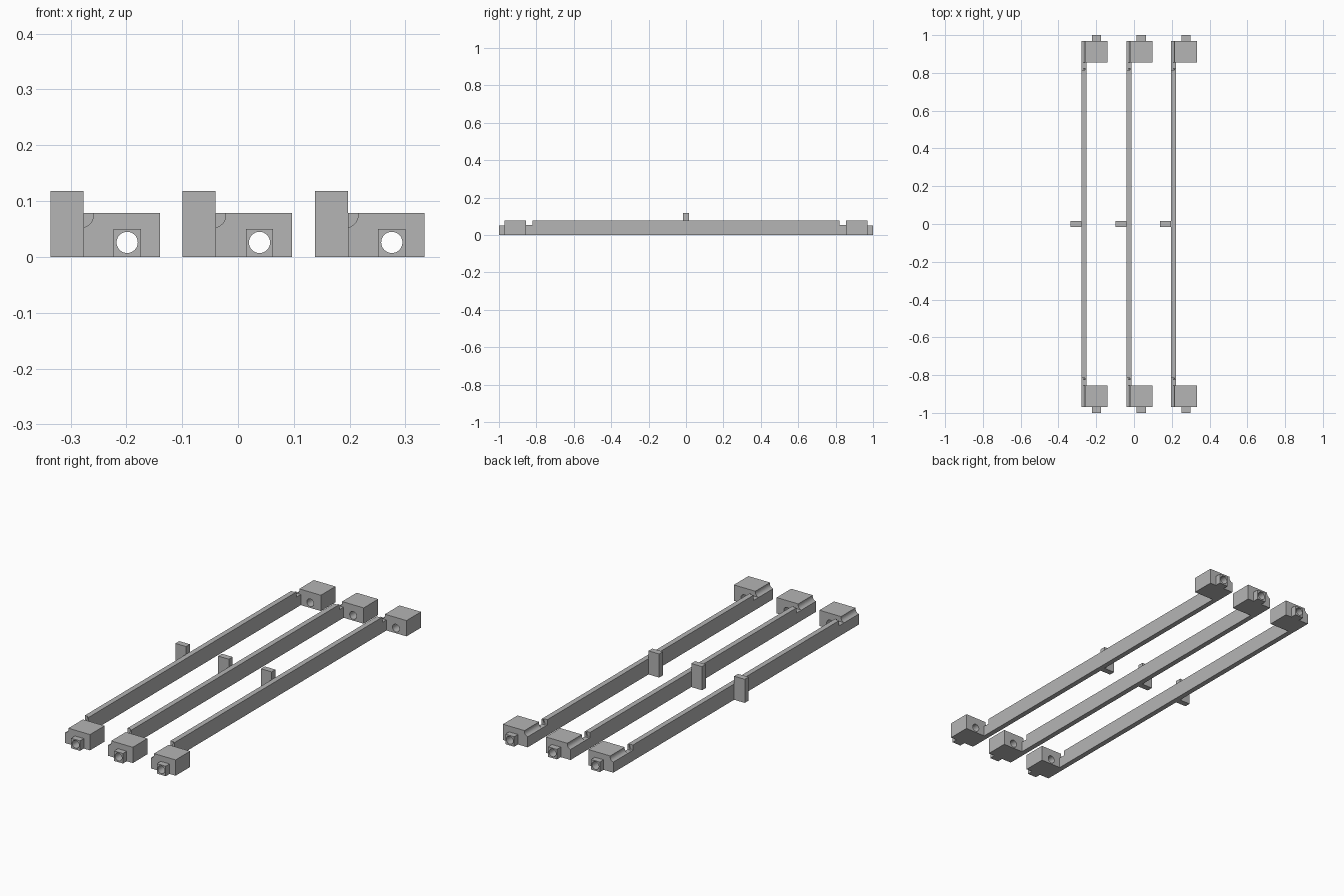
import bpy, math
from mathutils import Vector

default = bpy.data.objects.get("Cube")
if default:
    bpy.data.objects.remove(default, do_unlink=True)

grey = bpy.data.materials.new("plain_grey")
grey.use_nodes = True
colour = (0.46, 0.46, 0.46, 1)
grey.diffuse_color = colour
grey.node_tree.nodes["Principled BSDF"].inputs["Base Color"].default_value = colour


def prism(name, outline, start, depth, helper=False):
    """Close an outline of points at start and extrude it along depth."""
    n = len(outline)
    base = [Vector(p) + Vector(start) for p in outline]
    verts = base + [p + Vector(depth) for p in base]
    faces = [tuple(range(n)), tuple(range(2 * n - 1, n - 1, -1))]
    faces += [(i, i + n, (i + 1) % n + n, (i + 1) % n) for i in range(n)]
    mesh = bpy.data.meshes.new(name)
    mesh.from_pydata(verts, [], faces)
    mesh.materials.append(grey)
    obj = bpy.data.objects.new(name, mesh)
    bpy.context.collection.objects.link(obj)
    # Point all normals outwards
    import bmesh
    bm = bmesh.new()
    bm.from_mesh(mesh)
    bmesh.ops.recalc_face_normals(bm, faces=bm.faces)
    bm.to_mesh(mesh)
    bm.free()
    if helper:
        obj.hide_render = True
        obj.hide_viewport = True
        obj.display_type = 'WIRE'
    return obj


def box(name, x, y, z):
    corners = [(x[0], y[0], 0), (x[1], y[0], 0), (x[1], y[1], 0), (x[0], y[1], 0)]
    return prism(name, corners, (0, 0, z[0]), (0, 0, z[1] - z[0]))


def rod_cutter(name, x, z, radius, y, sides=32):
    ring = [(radius * math.cos(a), 0, radius * math.sin(a))
            for a in (2 * math.pi * i / sides for i in range(sides))]
    return prism(name, ring, (x, y[0], z), (0, y[1] - y[0], 0), helper=True)


def cut(obj, cutter):
    mod = obj.modifiers.new(cutter.name, 'BOOLEAN')
    mod.operation = 'DIFFERENCE'
    mod.solver = 'EXACT'
    mod.object = cutter


HEIGHT = 0.079
half = [(0.855, 0), (0.855, 0.053), (0.822, 0.053), (0.822, HEIGHT)]
rail_outline = [(0, y, z) for y, z in half] + [(0, -y, z) for y, z in reversed(half)]

for label, x in (("right", -0.336), ("middle", -0.099), ("left", 0.138)):
    # Long thin rail with a notch near each end
    rail = prism(f"{label}_rail", rail_outline, (x + 0.059, 0, 0), (0.026, 0, 0))
    # Upright tab halfway along
    box(f"{label}_tab", (x, x + 0.059), (-0.015, 0.015), (0, 0.118))

    for end, s in (("front", -1), ("back", 1)):
        name = f"{label}_{end}"
        block = box(f"{name}_block", (x + 0.059, x + 0.196),
                    sorted((s * 0.855, s * 0.97)), (0, HEIGHT))
        pin = box(f"{name}_pin", (x + 0.113, x + 0.162),
                  sorted((s * 0.97, s)), (0, 0.05))
        # Round hole through block and pin
        hole = rod_cutter(f"{name}_hole_cutter", x + 0.1375, 0.026, 0.019,
                          sorted((s * 0.8, s * 1.1)))
        # Rounded groove along the outer top edge
        groove = rod_cutter(f"{name}_groove_cutter", x + 0.055, 0.0745, 0.022,
                            sorted((s * 0.815, s * 1.1)))
        cut(block, hole)
        cut(block, groove)
        cut(pin, hole)
        cut(rail, groove)
